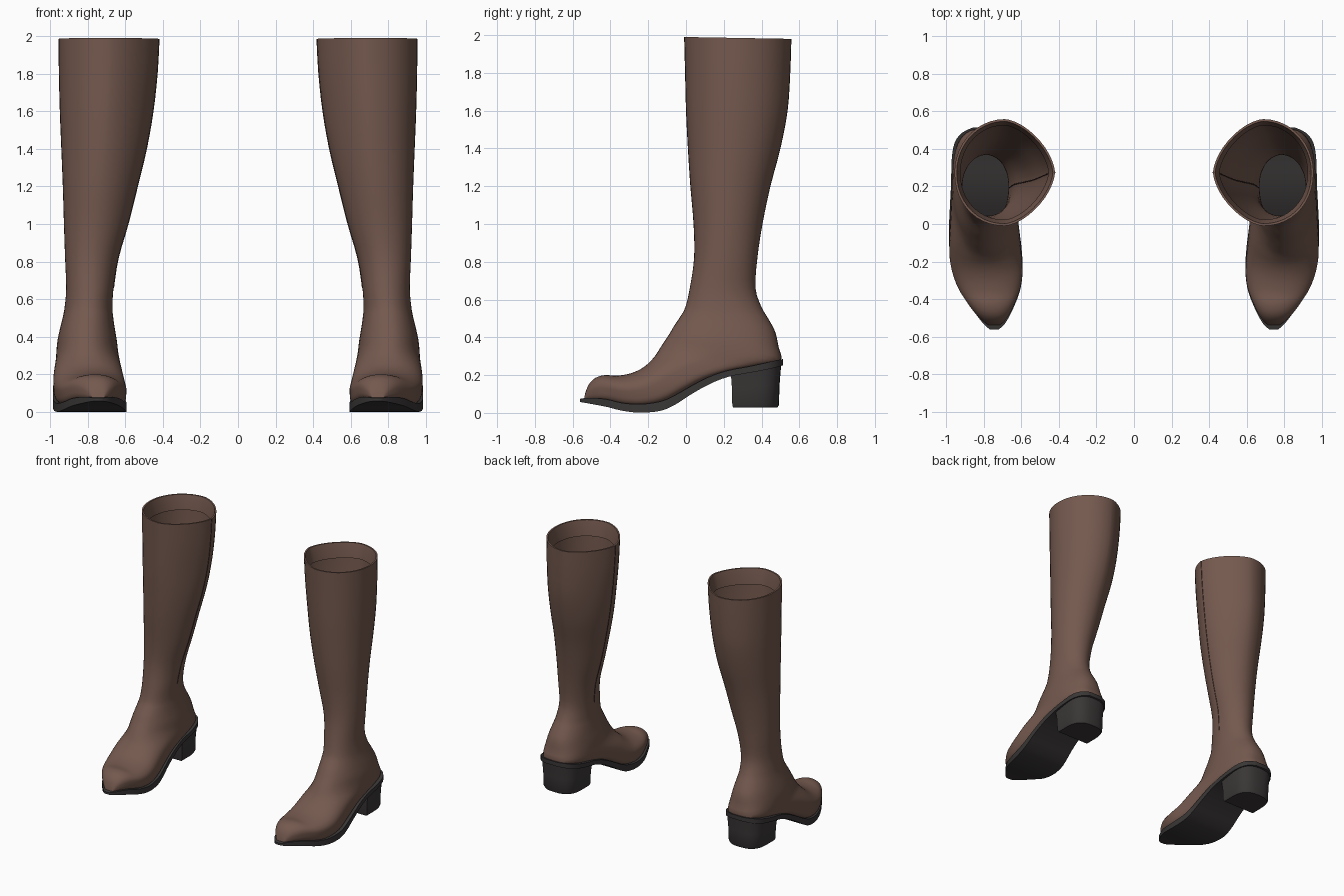
import bpy, bmesh, math

if "Cube" in bpy.data.objects:
    bpy.data.objects.remove(bpy.data.objects["Cube"])


def material(name, rgb):
    m = bpy.data.materials.new(name)
    m.diffuse_color = (*rgb, 1)
    m.use_nodes = True
    m.node_tree.nodes["Principled BSDF"].inputs["Base Color"].default_value = m.diffuse_color
    return m


LEATHER = material("brown leather", (0.175, 0.100, 0.077))
RUBBER = material("dark rubber", (0.042, 0.037, 0.037))
SEAM = material("dark stitching", (0.085, 0.045, 0.035))


def refine(rows, steps):
    """Catmull-Rom interpolation between rows of numbers."""
    out = []
    for i in range(len(rows) - 1):
        a, b = rows[max(i - 1, 0)], rows[i]
        c, d = rows[i + 1], rows[min(i + 2, len(rows) - 1)]
        for s in range(steps):
            t = s / steps
            out.append([0.5 * (2 * q + (r - p) * t + (2 * p - 5 * q + 4 * r - w) * t * t
                               + (3 * q - p - 3 * r + w) * t ** 3)
                        for p, q, r, w in zip(a, b, c, d)])
    out.append(list(rows[-1]))
    return out


def finish(ob, mats, angle=40):
    """Link, add materials, shade and mirror to make the pair."""
    bpy.context.collection.objects.link(ob)
    for m in mats:
        ob.data.materials.append(m)
    if ob.type == 'MESH':
        bpy.ops.object.select_all(action='DESELECT')
        ob.select_set(True)
        bpy.context.view_layer.objects.active = ob
        bpy.ops.object.shade_smooth_by_angle(angle=math.radians(angle))
    ob.modifiers.new("Pair", 'MIRROR')


def loft(name, rings, mats, cap_start=False, cap_end=False, rule=None, angle=40):
    bm = bmesh.new()
    loops = [[bm.verts.new(p) for p in r] for r in rings]
    n = len(rings[0])
    for i in range(len(loops) - 1):
        for j in range(n):
            k = (j + 1) % n
            f = bm.faces.new((loops[i][j], loops[i][k], loops[i + 1][k], loops[i + 1][j]))
            if rule:
                f.material_index = rule(i, j)
    if cap_start:
        bm.faces.new(loops[0])
    if cap_end:
        bm.faces.new(loops[-1])
    bmesh.ops.recalc_face_normals(bm, faces=bm.faces)
    me = bpy.data.meshes.new(name)
    bm.to_mesh(me)
    bm.free()
    ob = bpy.data.objects.new(name, me)
    finish(ob, mats, angle)
    return ob


SEGMENTS = 44


def section(row, shrink=0.0):
    """Tilted oval from a front point to a back point, flatter at the back for large n."""
    fy, fz, by, bz, xi, xo, n, m = row
    pts = []
    for j in range(SEGMENTS):
        a = 2 * math.pi * j / SEGMENTS
        c, s = math.cos(a), math.sin(a)
        e = n if c < 0 else 2.1
        if s < 0 and m < 1.99:
            e = m
        u = math.copysign(abs(s) ** (2 / e), s)
        v = math.copysign(abs(c) ** (2 / e), c)
        half = (xo - xi) / 2 - shrink
        t = (1 + v * (1 - 3.5 * shrink)) / 2
        pts.append(((xi + xo) / 2 + u * half, by + (fy - by) * t, bz + (fz - bz) * t))
    return pts


# Shaft: z, front y, back y, inner x, outer x
shaft = [
    (1.99, -0.01, 0.558, 0.420, 0.955), (1.80, -0.005, 0.552, 0.430, 0.953),
    (1.60, 0.00, 0.538, 0.452, 0.948), (1.40, 0.01, 0.500, 0.487, 0.940),
    (1.20, 0.023, 0.447, 0.535, 0.932), (1.00, 0.040, 0.405, 0.585, 0.926),
    (0.82, 0.043, 0.378, 0.637, 0.920), (0.66, 0.020, 0.368, 0.662, 0.914),
]
# Foot: front y z, back y z, inner x, outer x, flatness of the underside
foot = [
    (-0.003, 0.56, 0.400, 0.56, 0.668, 0.922, 2.0),
    (-0.03, 0.51, 0.435, 0.50, 0.664, 0.932, 2.1),
    (-0.06, 0.465, 0.472, 0.43, 0.656, 0.946, 2.3),
    (-0.09, 0.415, 0.490, 0.35, 0.645, 0.960, 2.6),
    (-0.12, 0.37, 0.502, 0.275, 0.638, 0.966, 3.0),
    (-0.145, 0.33, 0.400, 0.245, 0.632, 0.968, 4.0),
    (-0.165, 0.30, 0.260, 0.220, 0.626, 0.972, 5.0),
    (-0.19, 0.272, 0.120, 0.180, 0.618, 0.977, 5.5),
    (-0.22, 0.245, 0.000, 0.118, 0.608, 0.982, 5.5),
    (-0.26, 0.222, -0.11, 0.055, 0.598, 0.980, 5.0),
    (-0.31, 0.205, -0.22, 0.032, 0.594, 0.964, 5.0),
    (-0.37, 0.197, -0.32, 0.035, 0.606, 0.933, 4.5),
    (-0.43, 0.200, -0.41, 0.055, 0.634, 0.886, 4.0),
    (-0.48, 0.185, -0.47, 0.062, 0.660, 0.845, 3.5),
    (-0.515, 0.15, -0.515, 0.065, 0.688, 0.805, 3.0),
    (-0.535, 0.10, -0.540, 0.066, 0.712, 0.775, 2.5),
]
rows = [(yf, z, yb, z - 0.01 * (z > 1.9), xi, xo, 2.0,
         2.0 - 0.4 * min(max((z - 0.7) / 0.9, 0), 1)) for z, yf, yb, xi, xo in shaft]
rows += [(*f, 2.0) for f in foot]
STEPS = 3
fine = refine(rows, STEPS)
sections = [section(r) for r in fine]
heel_ring = (len(shaft) + 5) * STEPS


def upper_rule(i, j):
    # the insole seen down the shaft is dark; it lies on the sole
    c = math.cos(2 * math.pi * (j + 0.5) / SEGMENTS)
    return 1 if i >= heel_ring and c < -0.78 else 0


loft("boot_upper", sections, [LEATHER, RUBBER], cap_end=True, rule=upper_rule)

# Cuff lining: folded rim with a step inside the opening
lining = [sections[0], section(fine[0], 0.012), section(fine[1], 0.022),
          section(fine[2], 0.030), section(fine[2], 0.004)]
loft("cuff_lining", lining, [LEATHER])

# Inner side seam running down the shaft
curve = bpy.data.curves.new("side_seam", 'CURVE')
curve.dimensions = '3D'
curve.bevel_depth = 0.003
curve.bevel_resolution = 1
line = [s[SEGMENTS * 3 // 4] for s in sections[:len(shaft) * STEPS - 2]]
spline = curve.splines.new('POLY')
spline.points.add(len(line) - 1)
for p, co in zip(spline.points, line):
    p.co = (*co, 1)
finish(bpy.data.objects.new("side_seam", curve), [SEAM])

# Sole: y, inner x, outer x, top z, bottom z
sole = [
    (-0.562, 0.722, 0.765, 0.074, 0.058), (-0.54, 0.695, 0.792, 0.078, 0.054),
    (-0.50, 0.668, 0.826, 0.080, 0.047), (-0.42, 0.630, 0.884, 0.072, 0.032),
    (-0.34, 0.603, 0.928, 0.053, 0.012), (-0.24, 0.592, 0.963, 0.046, 0.001),
    (-0.13, 0.598, 0.982, 0.062, 0.012), (-0.05, 0.608, 0.985, 0.098, 0.048),
    (0.02, 0.616, 0.983, 0.138, 0.094), (0.12, 0.623, 0.978, 0.190, 0.150),
    (0.22, 0.630, 0.973, 0.224, 0.190), (0.34, 0.634, 0.970, 0.247, 0.213),
    (0.43, 0.652, 0.955, 0.267, 0.230), (0.485, 0.690, 0.915, 0.280, 0.243),
    (0.514, 0.755, 0.855, 0.285, 0.252),
]
loft("sole", [[(xi, y, zt), (xo, y, zt), (xo, y, zb), (xi, y, zb)]
              for y, xi, xo, zt, zb in refine(sole, 3)],
     [RUBBER], True, True)


# Heel block: flat front, rounded back, top following the sole
def heel_ring_at(z, size, slope):
    pts = [(-1, -0.10), (1, -0.10)]
    for k in range(17):
        a = math.pi * k / 16
        pts.append((math.copysign(abs(math.cos(a)) ** 0.75, math.cos(a)),
                    0.16 * math.sin(a) ** 0.75))
    return [(0.803 + 0.152 * size * x, 0.34 + y * size, z + slope * y) for x, y in pts]


loft("heel_block", [heel_ring_at(0.028, 0.90, 0), heel_ring_at(0.042, 0.95, 0),
                    heel_ring_at(0.14, 0.97, 0.05), heel_ring_at(0.235, 1.03, 0.2)],
     [RUBBER], True, True)
